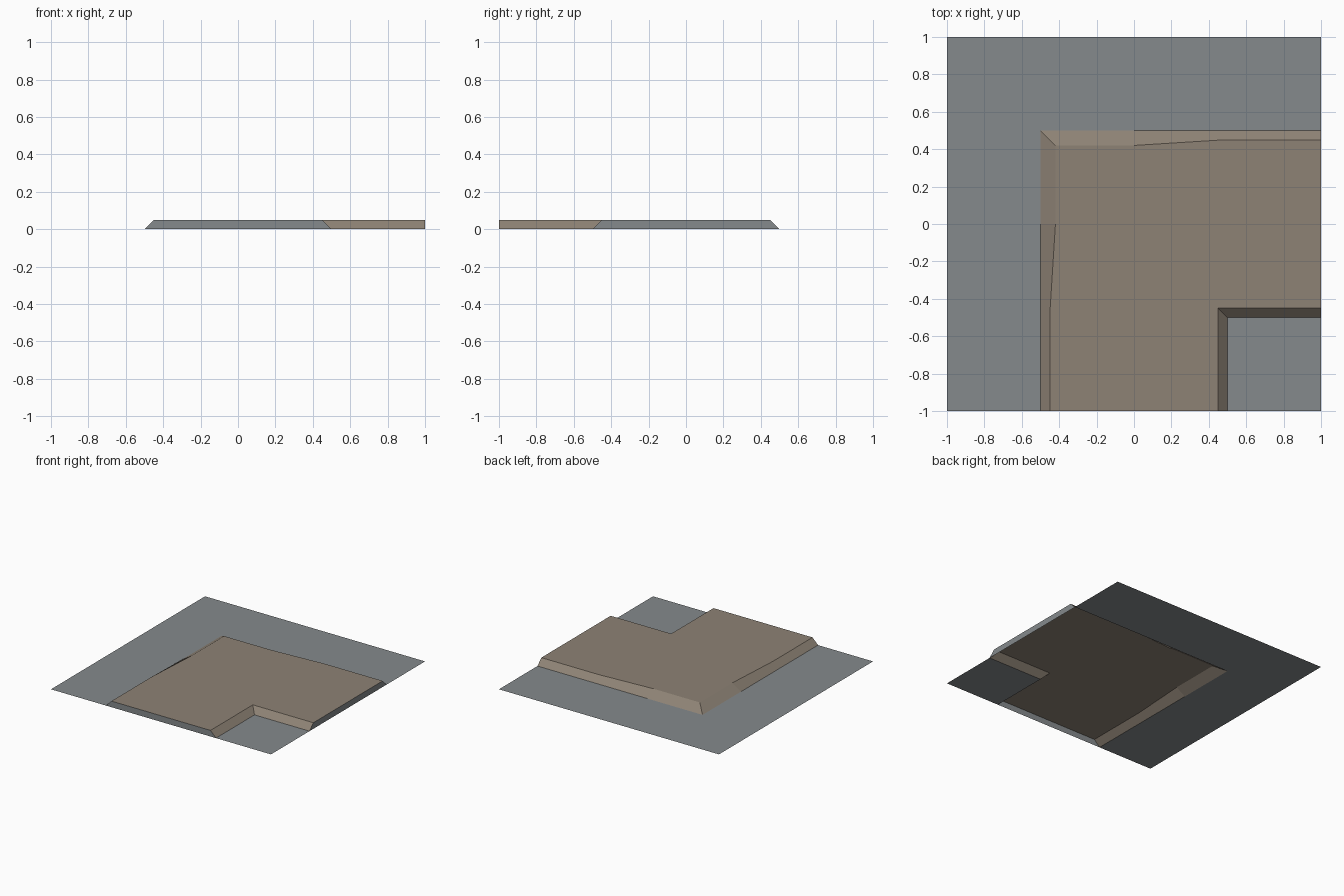
import bpy

if "Cube" in bpy.data.objects:
    bpy.data.objects.remove(bpy.data.objects["Cube"])

H = 0.05  # height of the raised path


def material(name, rgb):
    m = bpy.data.materials.new(name)
    m.diffuse_color = (*rgb, 1)
    m.use_nodes = True
    m.node_tree.nodes["Principled BSDF"].inputs["Base Color"].default_value = m.diffuse_color
    return m


GREY = material("slate grey", (0.235, 0.255, 0.265))
BROWN = material("earth brown", (0.270, 0.225, 0.178))


def flipped(p):
    # mirror across the tile diagonal that the corner is symmetric about
    return (-p[1], -p[0], p[2])


def add_object(name, faces, mat):
    verts, index, polys = [], {}, []
    for face in faces:
        poly = []
        for p in face:
            if p not in index:
                index[p] = len(verts)
                verts.append(p)
            poly.append(index[p])
        polys.append(poly)
    mesh = bpy.data.meshes.new(name)
    mesh.from_pydata(verts, [], polys)
    mesh.materials.append(mat)
    mesh.update()
    ob = bpy.data.objects.new(name, mesh)
    bpy.context.collection.objects.link(ob)
    return ob


def mirrored(faces):
    return faces + [[flipped(p) for p in reversed(f)] for f in faces]


def at(z, *points):
    return [(x, y, z) for x, y in points]


# Ground around the path: outer border and the small inner square
border = at(0, (1, 0.5), (1, 1), (-1, 1), (-0.5, 0.5))
inner = at(0, (0.5, -1), (1, -1), (1, -0.5), (0.5, -0.5))
add_object("ground", mirrored([border]) + [inner], GREY)

# Raised path: L-shaped top, worn outer bank and straight inner bank
outer_top = at(H, (1, 0.45), (0.48, 0.45), (0, 0.42), (-0.42, 0.42))
inner_top = at(H, (0.45, -0.45), (1, -0.45))
top = outer_top + [flipped(p) for p in outer_top[-2::-1]] \
    + [flipped(inner_top[1])] + inner_top
add_object("path_top", [top], BROWN)

straight_bank = at(0, (1, 0.5), (0, 0.5)) + [outer_top[2], outer_top[1], outer_top[0]]
corner_bank = at(0, (0, 0.5), (-0.5, 0.5)) + [outer_top[3], outer_top[2]]
inner_bank = at(0, (0.5, -0.5), (1, -0.5)) + [inner_top[1], inner_top[0]]
add_object("path_banks", mirrored([straight_bank, corner_bank, inner_bank]), BROWN)

# Grey end walls where the path meets the tile edges
end = at(0, (1, -0.5), (1, 0.5)) + [outer_top[0], inner_top[1]]
add_object("path_ends", mirrored([end]), GREY)
